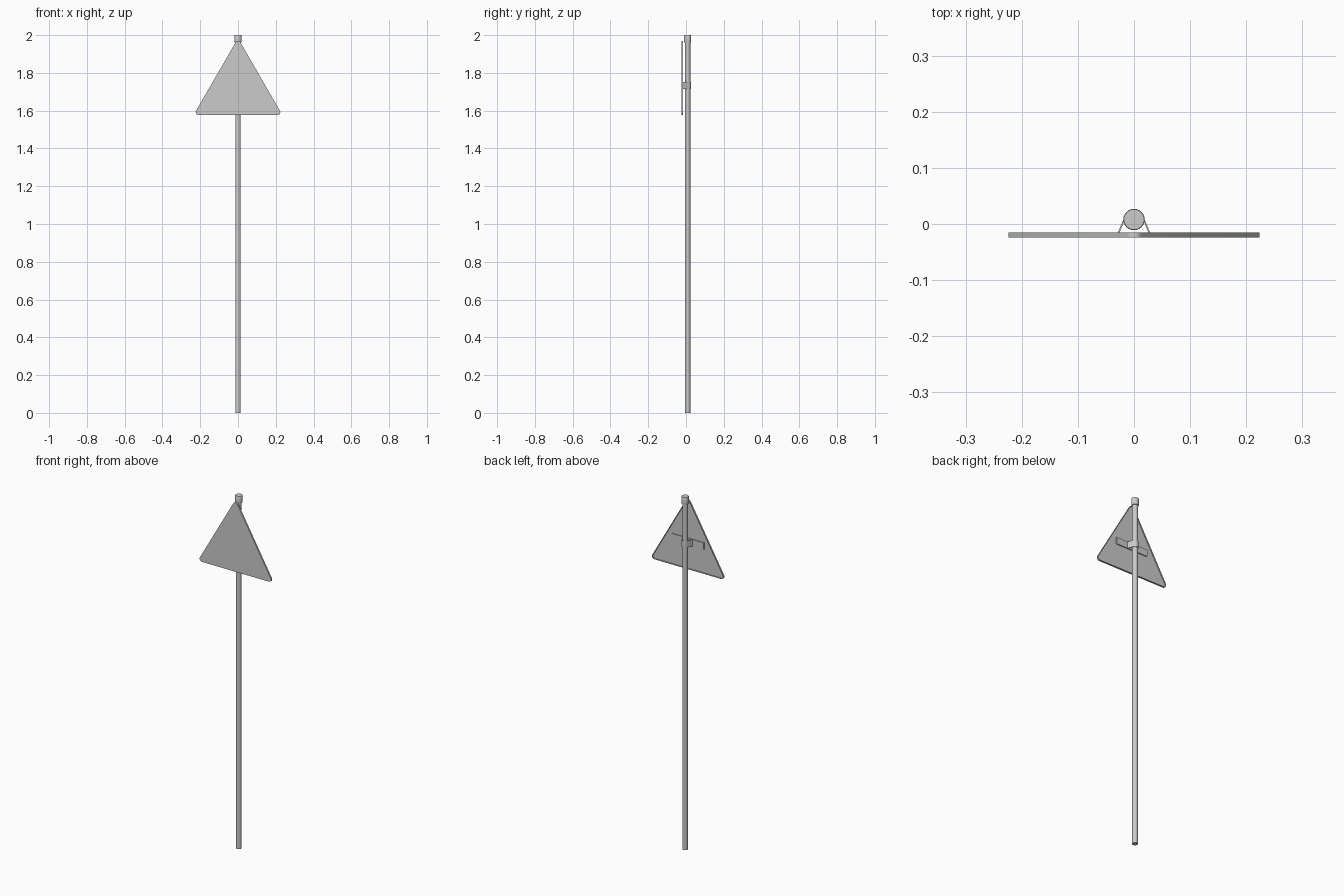
import bpy, bmesh
from math import sin, cos, radians

if "Cube" in bpy.data.objects:
    bpy.data.objects.remove(bpy.data.objects["Cube"])

POLE_Y = 0.008


def finish(bm, name):
    bmesh.ops.recalc_face_normals(bm, faces=bm.faces)
    me = bpy.data.meshes.new(name)
    bm.to_mesh(me)
    bm.free()
    ob = bpy.data.objects.new(name, me)
    bpy.context.collection.objects.link(ob)
    bpy.ops.object.select_all(action='DESELECT')
    ob.select_set(True)
    bpy.context.view_layer.objects.active = ob
    bpy.ops.object.shade_smooth_by_angle(angle=radians(35))
    return ob


def loft(name, rings):
    """Skin equal-length point rings and close both ends."""
    bm = bmesh.new()
    loops = [[bm.verts.new(p) for p in ring] for ring in rings]
    for a, b in zip(loops, loops[1:]):
        n = len(a)
        for i in range(n):
            bm.faces.new((a[i], a[(i + 1) % n], b[(i + 1) % n], b[i]))
    bm.faces.new(loops[0])
    bm.faces.new(loops[-1])
    return finish(bm, name)


def circle(r, z, n=24):
    return [(r * cos(radians(360 * i / n)), POLE_Y + r * sin(radians(360 * i / n)), z)
            for i in range(n)]


def triangle(r, y, side=0.418, base=1.592, steps=6):
    """Triangle outline with corners rounded to radius r."""
    corners = [(side / 2, base, -90), (0, base + side * 0.866, 30), (-side / 2, base, 150)]
    return [(cx + r * cos(radians(a + 120 * i / steps)), y,
             cz + r * sin(radians(a + 120 * i / steps)))
            for cx, cz, a in corners for i in range(steps + 1)]


# Pole and its end cap
loft("pole", [circle(0.0145, 0), circle(0.0145, 1.97)])
loft("pole_cap", [circle(0.0185, 1.96), circle(0.019, 1.963),
                  circle(0.019, 1.998), circle(0.018, 2.0)])

# Triangular sign: shallow tray with a rim turned backwards
loft("sign_plate", [triangle(0.015, -0.024), triangle(0.015, -0.015),
                    triangle(0.012, -0.015), triangle(0.012, -0.021)])

# Mounting rail set into the back of the sign
bm = bmesh.new()
bmesh.ops.create_cube(bm, size=1)
bmesh.ops.scale(bm, vec=(0.2, 0.006, 0.038), verts=bm.verts)
bmesh.ops.translate(bm, vec=(0, -0.0185, 1.733), verts=bm.verts)
finish(bm, "mounting_rail")


# Clamp strap wrapped around the pole, flaring onto the rail
def strap(r, foot, n=14):
    arc = [(r * cos(radians(23 + 134 * i / n)), POLE_Y + r * sin(radians(23 + 134 * i / n)))
           for i in range(n + 1)]
    return [(foot, -0.016)] + arc + [(-foot, -0.016)]


profile = strap(0.0175, 0.029) + strap(0.0148, 0.026)[::-1]
loft("clamp_strap", [[(x, y, z) for x, y in profile] for z in (1.714, 1.752)])
